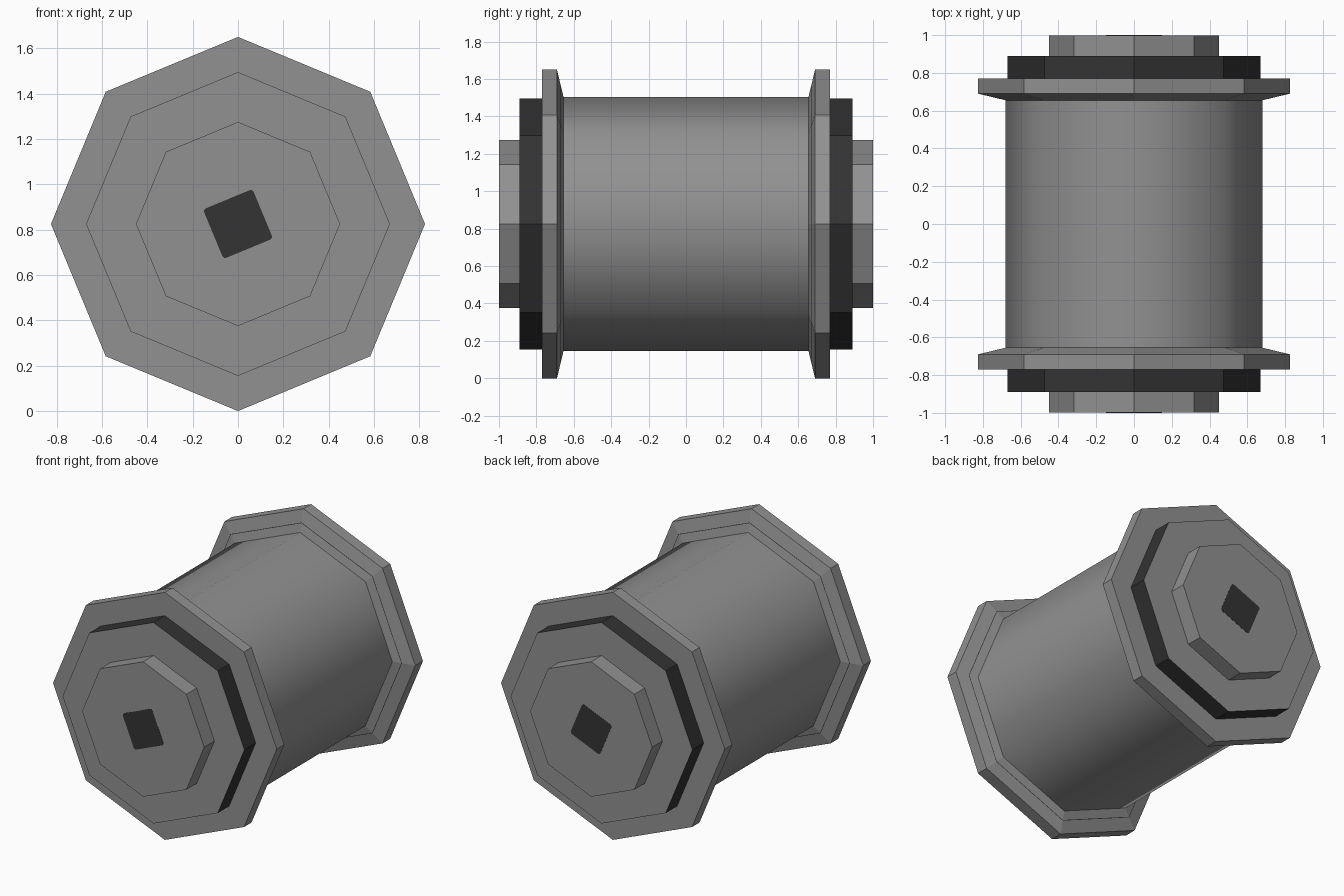
import bpy, math

if "Cube" in bpy.data.objects:
    bpy.data.objects.remove(bpy.data.objects["Cube"])

CZ = 0.825   # height of the spool axis
SIDES = 8


def material(name, v):
    m = bpy.data.materials.new(name)
    m.diffuse_color = (v, v, v, 1)
    m.use_nodes = True
    m.node_tree.nodes["Principled BSDF"].inputs["Base Color"].default_value = m.diffuse_color
    return m


GREY = material("mid grey", 0.285)
DARK = material("dark grey", 0.033)


def ring(y, r, sides=SIDES, start=0.0):
    step = 2 * math.pi / sides
    return [(r * math.cos(start + k * step), y, CZ + r * math.sin(start + k * step))
            for k in range(sides)]


def lathe(name, profile, dark=(), cap=False, mirror=True, sides=SIDES, start=0.0, mats=(GREY, DARK)):
    """Sweep (y, radius) points running towards -y; 'dark' lists the dark segments."""
    verts, faces, idx = [], [], []
    for y, r in profile:
        verts += ring(y, r, sides, start)
    for i in range(len(profile) - 1):
        for j in range(sides):
            k = (j + 1) % sides
            a, b = i * sides, (i + 1) * sides
            faces.append((a + j, a + k, b + k, b + j))
            idx.append(1 if i in dark else 0)
    if cap:
        a = (len(profile) - 1) * sides
        faces.append(tuple(range(a, a + sides)))
        idx.append(0)
    me = bpy.data.meshes.new(name)
    me.from_pydata(verts, [], faces)
    for m in mats:
        me.materials.append(m)
    for p, i in zip(me.polygons, idx):
        p.material_index = min(i, len(mats) - 1)
    ob = bpy.data.objects.new(name, me)
    bpy.context.collection.objects.link(ob)
    if mirror:
        mod = ob.modifiers.new("both ends", 'MIRROR')
        mod.use_axis = (False, True, False)
        mod.use_mirror_merge = False
    return ob


# Eight-sided barrel, smooth shaded all the way round
barrel = lathe("barrel", [(0.655, 0.68), (-0.655, 0.68)], mirror=False, mats=(GREY,))
for p in barrel.data.polygons:
    p.use_smooth = True

# Flanges with a tapered inner face carrying a fine dark line
taper = [(-0.655 - 0.035 * t, 0.68 + 0.145 * t) for t in (0, 0.39, 0.42, 1)]
lathe("flange", taper + [(-0.77, 0.825), (-0.77, 0.67)], dark=(1,))

# Stepped collars with dark rims and grey faces
lathe("collar", [(-0.77, 0.67), (-0.89, 0.67), (-0.89, 0.45)], dark=(0,))

# End hubs
lathe("hub", [(-0.89, 0.45), (-0.999, 0.45)], cap=True, mats=(GREY,))

# Dark square sockets with clipped corners, shown as thin plates
plate = lathe("socket_plate", [(-0.998, 0.167), (-1.0, 0.167)], cap=True,
              sides=4, start=math.radians(67.5), mats=(DARK,))
bev = plate.modifiers.new("clipped corners", 'BEVEL')
bev.width = 0.014
bev.segments = 2
bev.limit_method = 'ANGLE'
bev.angle_limit = math.radians(30)
bev.affect = 'EDGES'
bev.use_clamp_overlap = False
# bevel only the four short corner edges, chosen by their direction
bev.limit_method = 'WEIGHT'
w = plate.data.attributes.new("bevel_weight_edge", 'FLOAT', 'EDGE')
for e in plate.data.edges:
    a, b = (plate.data.vertices[i].co for i in e.vertices)
    w.data[e.index].value = 1.0 if abs(a.y - b.y) > 0.001 else 0.0
